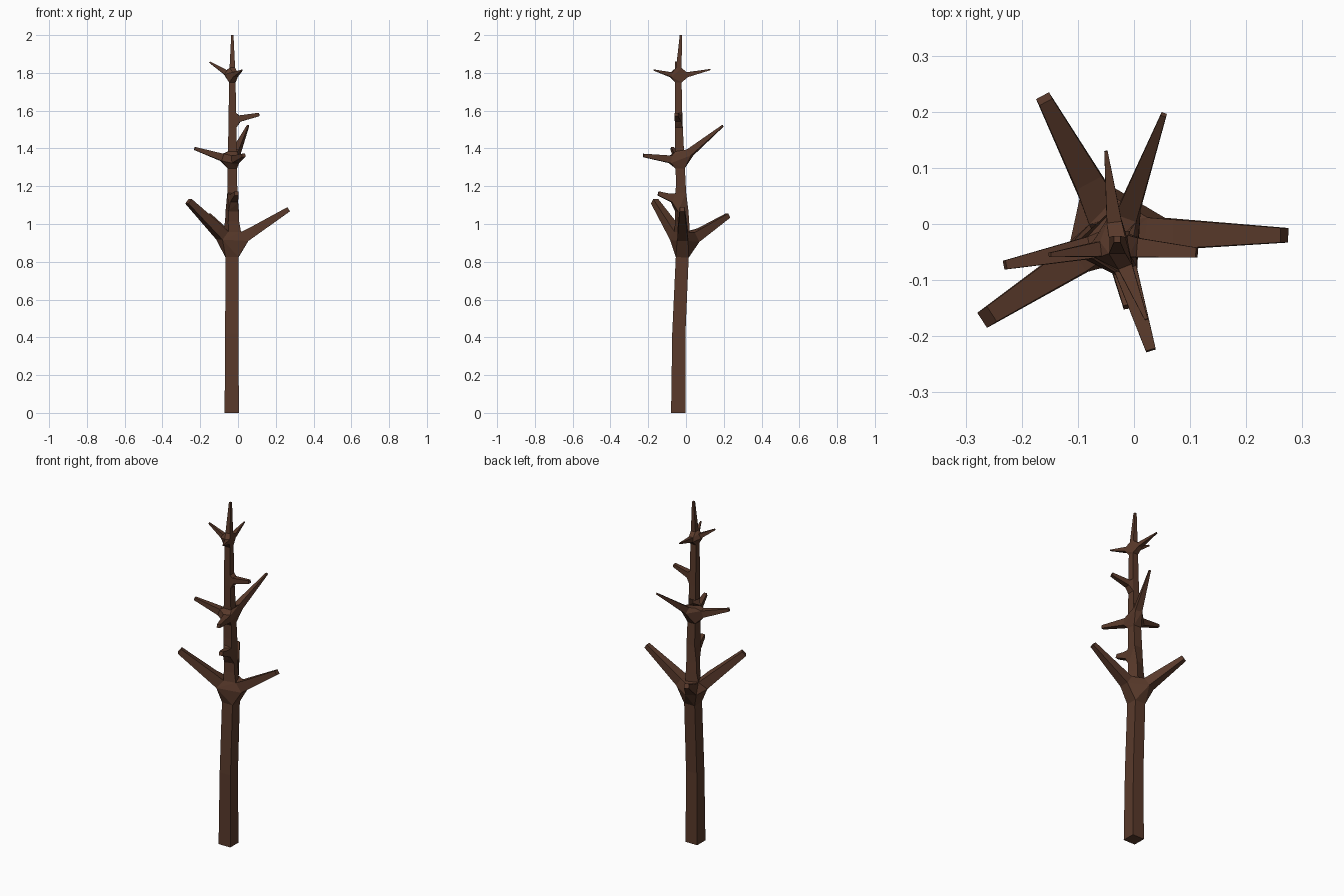
import bpy

# Trunk skeleton: (x, y, z, half width)
trunk = [(-.033, -.041, 0, .038), (-.033, -.038, .42, .035), (-.032, -.017, .89, .034),
         (-.03, -.024, 1.12, .027), (-.03, -.032, 1.335, .024), (-.03, -.039, 1.55, .02),
         (-.03, -.041, 1.78, .017), (-.03, -.027, 2, .006)]

# Branches: (trunk point index, tip position and tip half width)
branches = [
    (2, (.268, -.02, 1.078, .013)), (2, (-.16, .223, 1.045, .013)), (2, (-.262, -.166, 1.12, .016)),
    (3, (-.008, -.147, 1.162, .011)),
    (4, (-.23, -.073, 1.4, .008)), (4, (.03, -.225, 1.363, .009)), (4, (.053, .195, 1.52, .005)),
    (5, (.112, -.051, 1.58, .009)),
    (6, (-.15, -.055, 1.857, .004)), (6, (-.05, .13, 1.818, .003)), (6, (.022, -.17, 1.815, .003)),
]
points = trunk + [tip for _, tip in branches]
edges = [(i, i + 1) for i in range(len(trunk) - 1)]
edges += [(base, len(trunk) + i) for i, (base, _) in enumerate(branches)]

mesh = bpy.data.meshes.new("bare_tree")
mesh.from_pydata([p[:3] for p in points], edges, [])
tree = bpy.data.objects.new("bare_tree", mesh)
bpy.context.collection.objects.link(tree)

# Square-section skin around the skeleton
skin = tree.modifiers.new("bark", 'SKIN')
skin.branch_smoothing = 0
for i, v in enumerate(mesh.skin_vertices[0].data):
    v.radius = (points[i][3],) * 2
    v.use_root = i == 0

bark = bpy.data.materials.new("bark")
bark.diffuse_color = (.1, .042, .024, 1)
mesh.materials.append(bark)
